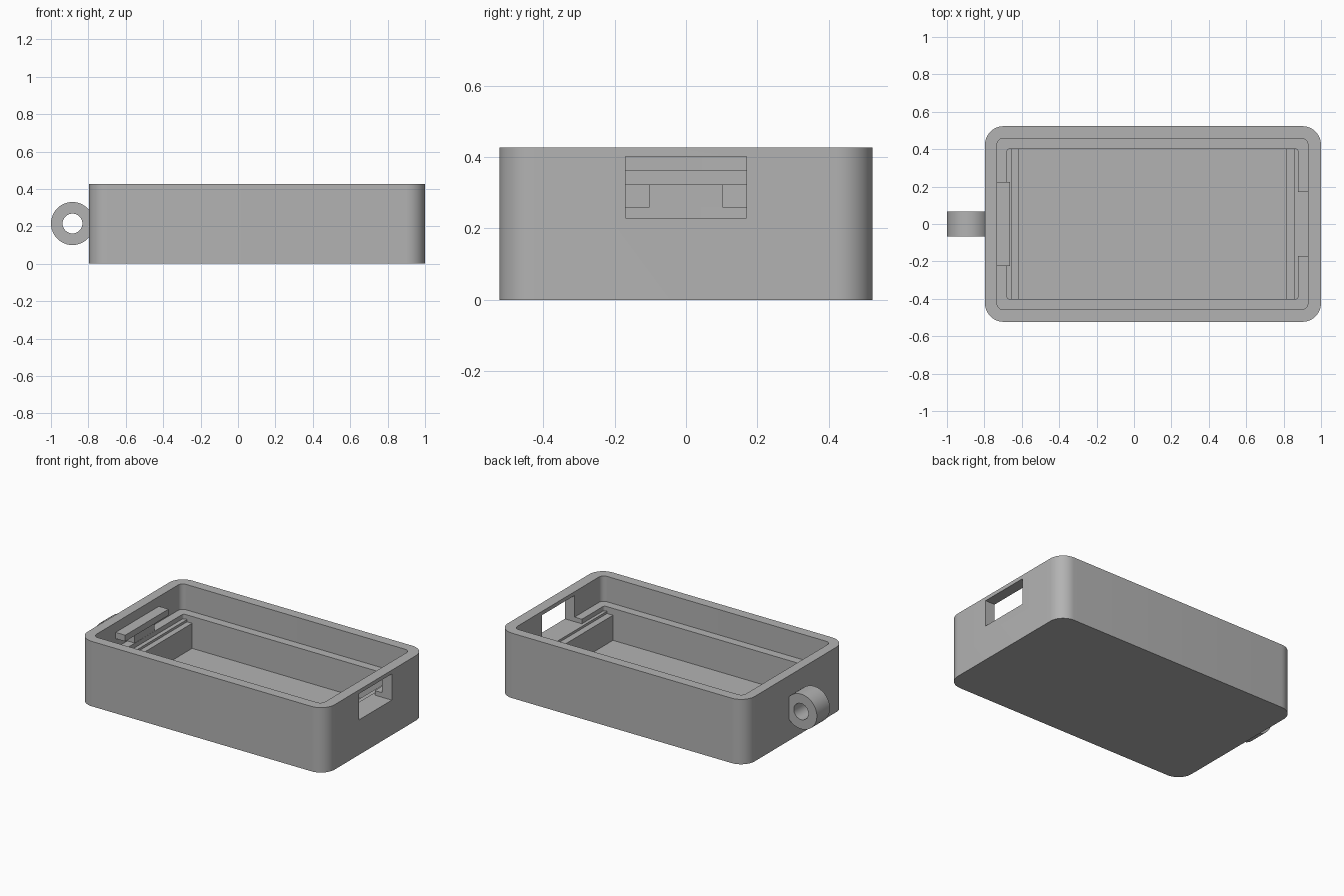
import bpy, bmesh, math

cube = bpy.data.objects.get("Cube")
if cube:
    bpy.data.objects.remove(cube, do_unlink=True)

grey = bpy.data.materials.new("plain grey")
grey.use_nodes = True
colour = (0.45, 0.45, 0.45, 1)
grey.diffuse_color = colour
grey.node_tree.nodes["Principled BSDF"].inputs["Base Color"].default_value = colour


def finish(name, bm):
    bmesh.ops.recalc_face_normals(bm, faces=bm.faces)
    mesh = bpy.data.meshes.new(name)
    bm.to_mesh(mesh)
    bm.free()
    mesh.materials.append(grey)
    ob = bpy.data.objects.new(name, mesh)
    bpy.context.collection.objects.link(ob)
    return ob


def slab(name, x0, x1, half_y, z0, z1, radius=0, steps=12):
    """Upright prism with optional rounded corners."""
    bm = bmesh.new()
    corners = [(x1, 1, 0), (x0, 1, 1), (x0, -1, 2), (x1, -1, 3)]
    verts = []
    for x, side, quarter in corners:
        if not radius:
            verts.append(bm.verts.new((x, side * half_y, z0)))
            continue
        cx = x - radius if x == x1 else x + radius
        cy = side * (half_y - radius)
        for i in range(steps + 1):
            a = (quarter + i / steps) * math.pi / 2
            verts.append(bm.verts.new((cx + radius * math.cos(a), cy + radius * math.sin(a), z0)))
    face = bm.faces.new(verts)
    top = bmesh.ops.extrude_face_region(bm, geom=[face])["geom"]
    bmesh.ops.translate(bm, vec=(0, 0, z1 - z0), verts=[v for v in top if isinstance(v, bmesh.types.BMVert)])
    return finish(name, bm)


def cut(ob, cutter):
    mod = ob.modifiers.new("cut", "BOOLEAN")
    mod.operation = "DIFFERENCE"
    mod.solver = "EXACT"
    mod.object = cutter
    bpy.context.view_layer.objects.active = ob
    bpy.ops.object.modifier_apply(modifier=mod.name)
    bpy.data.objects.remove(cutter, do_unlink=True)


def smooth(ob):
    bpy.ops.object.select_all(action="DESELECT")
    ob.select_set(True)
    bpy.context.view_layer.objects.active = ob
    bpy.ops.object.shade_smooth_by_angle(angle=math.radians(30))


# Tray with stepped cavity
tray = slab("tray", -0.797, 1.0, 0.523, 0, 0.427, 0.1)
cut(tray, slab("lid_recess", -0.733, 0.93, 0.458, 0.26, 0.6, 0.035))
cut(tray, slab("board_recess", -0.679, 0.877, 0.402, 0.23, 0.6, 0.015))
cut(tray, slab("lower_step", -0.652, 0.856, 0.402, 0.215, 0.6))
cut(tray, slab("pocket", -0.615, 0.813, 0.402, 0.05, 0.6))

# Window in the left end wall
cut(tray, slab("window", 0.86, 1.2, 0.17, 0.23, 0.402))
smooth(tray)

# Retaining bar on its support block
slab("retaining_bar", -0.74, -0.663, 0.225, 0.322, 0.363)
slab("bar_support", -0.74, -0.68, 0.102, 0.25, 0.322)

# Key ring lug
bm = bmesh.new()
cx, cz, half, count = -0.885, 0.215, 0.068, 48
rings = []
for radius, y in ((0.115, -half), (0.115, half), (0.053, half), (0.053, -half)):
    rings.append([bm.verts.new((cx + radius * math.cos(math.tau * i / count), y,
                                cz + radius * math.sin(math.tau * i / count))) for i in range(count)])
for r in range(4):
    a, b = rings[r], rings[(r + 1) % 4]
    for i in range(count):
        j = (i + 1) % count
        bm.faces.new((a[i], a[j], b[j], b[i]))
smooth(finish("ring_lug", bm))
